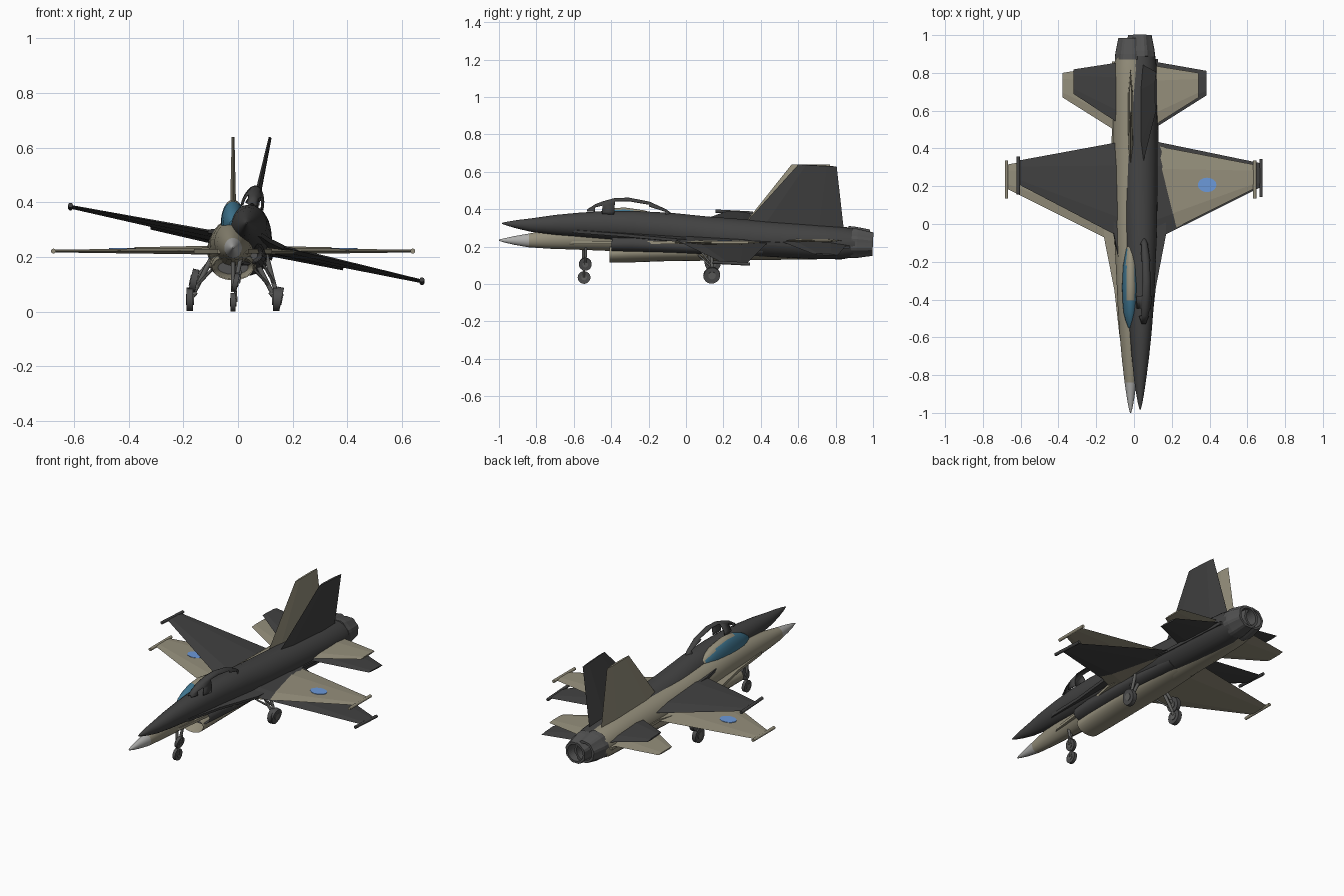
import bpy, bmesh, math
from mathutils import Matrix, Vector

if "Cube" in bpy.data.objects:
    bpy.data.objects.remove(bpy.data.objects["Cube"], do_unlink=True)


def material(name, r, g, b):
    m = bpy.data.materials.new(name)
    m.use_nodes = True
    m.diffuse_color = (r, g, b, 1)
    m.node_tree.nodes["Principled BSDF"].inputs["Base Color"].default_value = (r, g, b, 1)
    return m


TAN = material("tan_paint", .30, .275, .20)
DARK = material("charcoal_paint", .055, .055, .055)
RADOME = material("radome_grey", .42, .42, .41)
METAL = material("nozzle_metal", .085, .085, .085)
TYRE = material("tyre_grey", .075, .075, .075)
STRUT = material("strut_grey", .12, .12, .115)
GLASS = material("canopy_blue", .05, .18, .28)
EMBLEM = material("emblem_blue", .15, .32, .70)


def finish(name, bm, place, mats, smooth=35):
    bmesh.ops.recalc_face_normals(bm, faces=bm.faces)
    me = bpy.data.meshes.new(name)
    bm.to_mesh(me)
    bm.free()
    ob = bpy.data.objects.new(name, me)
    bpy.context.collection.objects.link(ob)
    ob.matrix_world = place
    for m in mats:
        me.materials.append(m)
    if smooth:
        bpy.ops.object.select_all(action='DESELECT')
        ob.select_set(True)
        bpy.context.view_layer.objects.active = ob
        bpy.ops.object.shade_smooth_by_angle(angle=math.radians(smooth))
    return ob


def loft(rings):
    bm = bmesh.new()
    loops = [[bm.verts.new(p) for p in ring] for ring in rings]
    n = len(loops[0])
    for a, b in zip(loops, loops[1:]):
        for i in range(n):
            bm.faces.new((a[i], a[(i + 1) % n], b[(i + 1) % n], b[i]))
    bm.faces.new(loops[0])
    bm.faces.new(loops[-1][::-1])
    return bm


def oval(y, w, top, bottom, n=24):
    mid, h = (top + bottom) / 2, (top - bottom) / 2
    turns = [2 * math.pi * (i + .5) / n for i in range(n)]
    return [Vector((w * math.sin(t), y, mid + h * math.cos(t))) for t in turns]


def panel(stations, turn=Matrix()):
    # flying surface: each station is span, leading edge, trailing edge, half thickness
    section = [(0, 0), (.2, 1), (.75, 1), (1, 0), (.75, -1), (.2, -1)]
    return loft([[turn @ Vector((s, a + (b - a) * f, t * k)) for f, k in section]
                 for s, a, b, t in stations])


def rod(a, b, r, r2=None, n=12):
    a, b = Vector(a), Vector(b)
    bm = bmesh.new()
    spin = Vector((0, 0, 1)).rotation_difference(b - a).to_matrix().to_4x4()
    bmesh.ops.create_cone(bm, cap_ends=True, segments=n, radius1=r,
                          radius2=r if r2 is None else r2, depth=(b - a).length,
                          matrix=Matrix.Translation((a + b) / 2) @ spin)
    return bm


def plate(outline, t):
    bm = bmesh.new()
    f = bm.faces.new([bm.verts.new((x, y, -t / 2)) for x, y in outline])
    out = bmesh.ops.extrude_face_region(bm, geom=[f])["geom"]
    bmesh.ops.translate(bm, vec=(0, 0, t), verts=[v for v in out if isinstance(v, bmesh.types.BMVert)])
    return bm


def build_canopy(pre, place, paint, glazed):
    stations = [(-.55, .012, .012), (-.51, .027, .042), (-.47, .037, .06), (-.405, .043, .082),
                (-.33, .045, .088), (-.22, .04, .072), (-.13, .024, .036), (-.09, .008, .01)]
    bm = loft([oval(y, w, .1 + h, .1 - h, 30) for y, w, h in stations])
    drop = []
    for f in bm.faces:
        c = f.calc_center_median()
        strip = c.z > .1 and abs(c.x) < .38 * max(abs(v.co.x) for v in f.verts) + .012
        strip = strip and abs(c.x) < .019
        bow = -.47 < c.y < -.405 and c.z > .1
        if glazed:
            f.material_index = int(strip and c.y > -.42)
        else:
            f.material_index = 1
            if not (strip or bow) or len(f.verts) > 4:
                drop.append(f)
    bmesh.ops.delete(bm, geom=drop, context='FACES')
    ob = finish(pre + ("canopy" if glazed else "canopy_frame"), bm, place, [GLASS, paint], 40)
    if not glazed:
        ob.modifiers.new("thickness", 'SOLIDIFY').thickness = .005


def build_jet(pre, place, paint, nose, glazed):
    # fuselage: station, half width, top, bottom
    body = [(-1.0, .003, .015, .009), (-.97, .011, .023, 0), (-.92, .02, .034, -.012),
            (-.84, .032, .048, -.026), (-.72, .046, .072, -.034), (-.6, .057, .09, -.038),
            (-.45, .068, .108, -.044), (-.3, .075, .116, -.05), (-.1, .085, .116, -.065),
            (.1, .092, .106, -.085), (.35, .095, .1, -.094), (.65, .093, .094, -.092),
            (.82, .09, .088, -.086), (.89, .08, .078, -.07)]
    bm = loft([oval(*s) for s in body])
    for f in bm.faces:
        f.material_index = int(f.calc_center_median().y < -.84)
    finish(pre + "fuselage", bm, place, [paint, nose])

    # open air intake with a dark throat
    duct = [(-.26, .055, -.035, -.085), (-.402, .07, -.02, -.102), (-.41, .075, -.015, -.107),
            (-.3, .08, 0, -.107), (-.1, .086, 0, -.1), (.15, .088, 0, -.097), (.4, .08, 0, -.09)]
    bm = loft([oval(*s) for s in duct])
    bm.faces.ensure_lookup_table()
    bm.faces[-2].material_index = 1
    finish(pre + "air_intake", bm, place, [paint, METAL])

    # hollow exhaust nozzle with ridged petals
    rings = []
    for y, r in [(.87, .08), (.9, .078), (.985, .062), (.985, .05), (.9, .045)]:
        ring = oval(y, r, r + .004, .004 - r, 32)
        for i, p in enumerate(ring):
            if i % 4 < 2 and r > .055:
                p.x, p.z = p.x * 1.05, p.z * 1.05
        rings.append(ring)
    finish(pre + "exhaust_nozzle", loft(rings), place, [METAL], 0)

    # leading edge strakes and rear shelves in one blended plate
    half = [(.02, -.68), (.058, -.6), (.086, -.35), (.142, -.065), (.142, .3),
            (.1, .42), (.098, .86)]
    outline = half + [(-x, y) for x, y in reversed(half)]
    finish(pre + "body_strakes", plate(outline, .016), place, [paint], 0)

    # fin
    up = Matrix.Rotation(-math.pi / 2, 4, 'Y')
    finish(pre + "tail_fin", panel([(.05, .27, .83, .014), (.11, .32, .82, .012),
                                    (.418, .565, .77, .005)], up), place, [paint], 0)

    for side, x in (("left_", 1), ("right_", -1)):
        flip = Matrix.Diagonal((x, 1, 1, 1))
        n = pre + side
        # wings, tip rails and tailplanes
        finish(n + "wing", panel([(.05, -.115, .43, .013), (.65, .185, .315, .005)], flip),
               place, [paint], 0)
        finish(n + "tip_rail", rod((x * .657, .135, 0), (x * .657, .335, 0), .009), place, [paint])
        finish(n + "tailplane", panel([(.05, .475, .85, .01), (.36, .67, .80, .004)],
                                      Matrix.Translation((0, 0, .01)) @ flip), place, [paint], 0)
        if glazed:
            bm = rod((0, 0, .007), (0, 0, .0105), .045, n=16)
            bmesh.ops.transform(bm, matrix=Matrix.Translation((x * .405, .207, 0))
                                @ Matrix.Diagonal((1.1, .85, 1, 1)), verts=bm.verts)
            finish(n + "wing_emblem", bm, place, [EMBLEM], 0)
        # main gear
        finish(n + "main_leg", rod((x * .08, .12, -.03), (x * .142, .135, -.15), .01, .008),
               place, [STRUT])
        finish(n + "main_brace", rod((x * .07, .06, -.06), (x * .135, .135, -.13), .005),
               place, [STRUT])
        finish(n + "main_axle", rod((x * .135, .135, -.15), (x * .158, .135, -.177), .008),
               place, [STRUT])
        finish(n + "main_wheel", rod((x * .146, .135, -.177), (x * .17, .135, -.177), .043, n=24),
               place, [TYRE])
        finish(n + "main_hub", rod((x * .143, .135, -.177), (x * .173, .135, -.177), .02, n=16),
               place, [STRUT])

    # nose gear
    finish(pre + "nose_leg", rod((0, -.55, -.02), (0, -.545, -.15), .008), place, [STRUT])
    finish(pre + "nose_fork", rod((.008, -.545, -.14), (.012, -.545, -.187), .005), place, [STRUT])
    finish(pre + "nose_wheel", rod((-.009, -.545, -.187), (.009, -.545, -.187), .034, n=24),
           place, [TYRE])
    finish(pre + "nose_hub", rod((-.012, -.545, -.187), (.012, -.545, -.187), .015, n=16),
           place, [STRUT])

    build_canopy(pre, place, paint, glazed)


# level tan jet, and a charcoal jet overlapping it, rolled and nose up
build_jet("tan_jet_", Matrix.Translation((-.018, 0, .222)), TAN, RADOME, True)
tilt = (Matrix.Translation((.03, .255, .248)) @ Matrix.Rotation(math.radians(-3), 4, 'X')
        @ Matrix.Rotation(math.radians(12), 4, 'Y') @ Matrix.Translation((0, -.24, 0)))
build_jet("dark_jet_", tilt, DARK, DARK, False)
